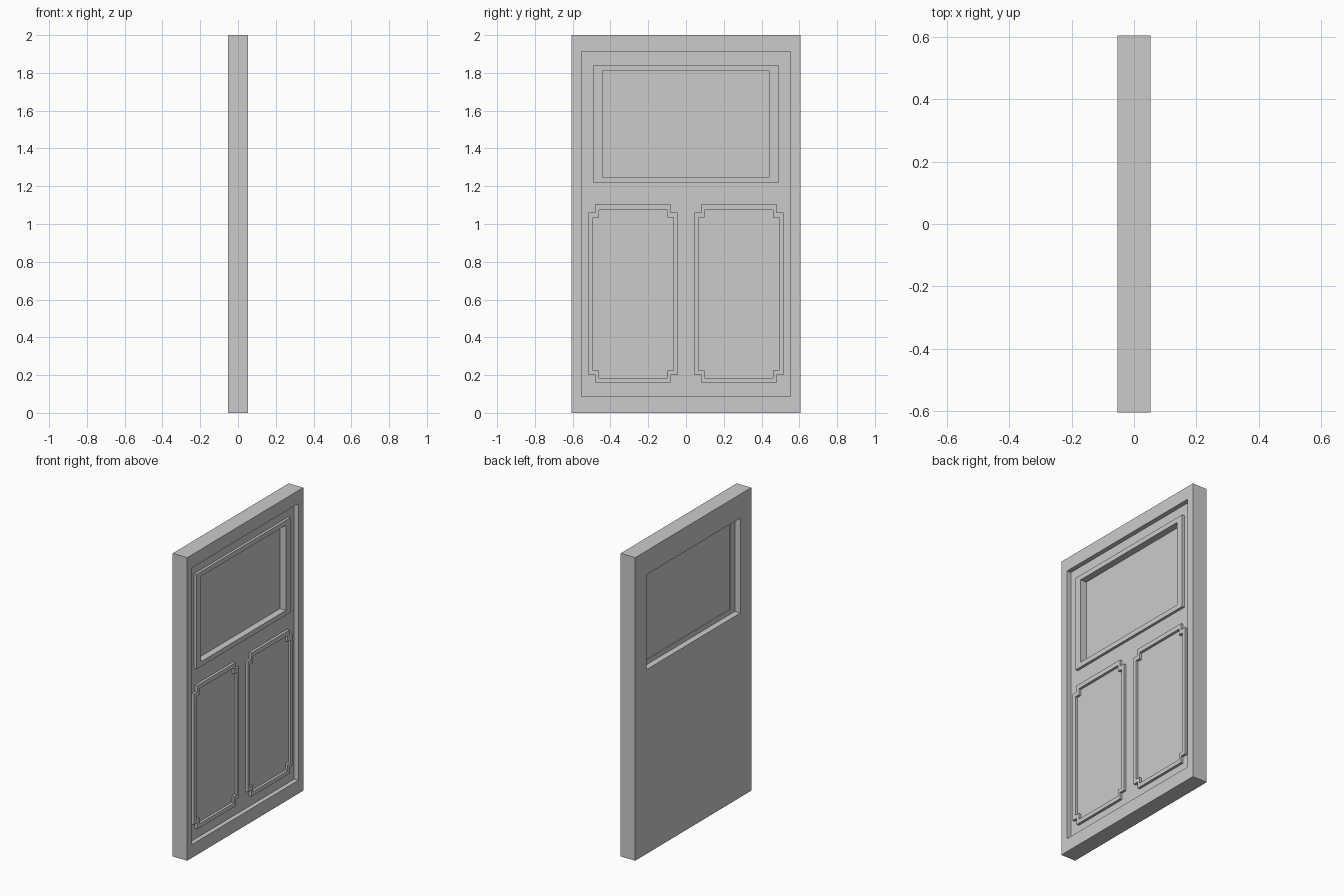
import bpy

if "Cube" in bpy.data.objects:
    bpy.data.objects.remove(bpy.data.objects["Cube"])


def rect(y0, y1, z0, z1):
    return [(y0, z0), (y1, z0), (y1, z1), (y0, z1)]


def notched(y0, y1, z0, z1, ny, nz):
    # rectangle with a square step cut out of every corner
    return [(y0 + ny, z0), (y1 - ny, z0), (y1 - ny, z0 + nz), (y1, z0 + nz),
            (y1, z1 - nz), (y1 - ny, z1 - nz), (y1 - ny, z1), (y0 + ny, z1),
            (y0 + ny, z1 - nz), (y0, z1 - nz), (y0, z0 + nz), (y0 + ny, z0 + nz)]


def ring(name, outer, inner, x0, x1):
    # closed band between two outlines, extruded from x0 to x1
    n = len(outer)
    verts = [(x, y, z) for x in (x0, x1) for loop in (outer, inner) for y, z in loop]
    faces = []
    for i in range(n):
        j = (i + 1) % n
        bo, bi, fo, fi = 0, n, 2 * n, 3 * n
        faces += [(fo + i, fo + j, fi + j, fi + i),
                  (bo + j, bo + i, bi + i, bi + j),
                  (bo + i, bo + j, fo + j, fo + i),
                  (bi + j, bi + i, fi + i, fi + j)]
    return make(name, verts, faces)


def slab(name, outline, x0, x1):
    n = len(outline)
    verts = [(x, y, z) for x in (x0, x1) for y, z in outline]
    faces = [tuple(range(n, 2 * n)), tuple(reversed(range(n)))]
    faces += [(i, (i + 1) % n, n + (i + 1) % n, n + i) for i in range(n)]
    return make(name, verts, faces)


def make(name, verts, faces):
    mesh = bpy.data.meshes.new(name)
    mesh.from_pydata(verts, [], faces)
    mesh.update()
    obj = bpy.data.objects.new(name, mesh)
    bpy.context.collection.objects.link(obj)
    return obj


BACK, FRONT = -0.053, 0.053
LEAF, TRIM = 0.023, 0.04      # leaf surface and raised moulding surface

frame_hole = rect(-0.553, 0.553, 0.088, 1.914)
window_hole = rect(-0.49, 0.49, 1.216, 1.842)
window_inner = rect(-0.443, 0.443, 1.248, 1.81)

# Surrounding frame
ring("door_frame", rect(-0.605, 0.605, 0, 2), frame_hole, BACK, FRONT)
# Door leaf with the window opening
ring("door_leaf", frame_hole, window_hole, BACK, LEAF)
# Window moulding and pane
ring("window_trim", window_hole, window_inner, -0.013, TRIM)
slab("window_pane", window_inner, -0.008, -0.004)

# Lower panel mouldings, one on each side
for name, s in (("left_panel_trim", -1), ("right_panel_trim", 1)):
    yo = sorted((s * 0.045, s * 0.516))
    yi = sorted((s * 0.066, s * 0.492))
    ring(name, notched(*yo, 0.157, 1.105, 0.037, 0.043),
         notched(*yi, 0.184, 1.075, 0.032, 0.041), LEAF, TRIM)
